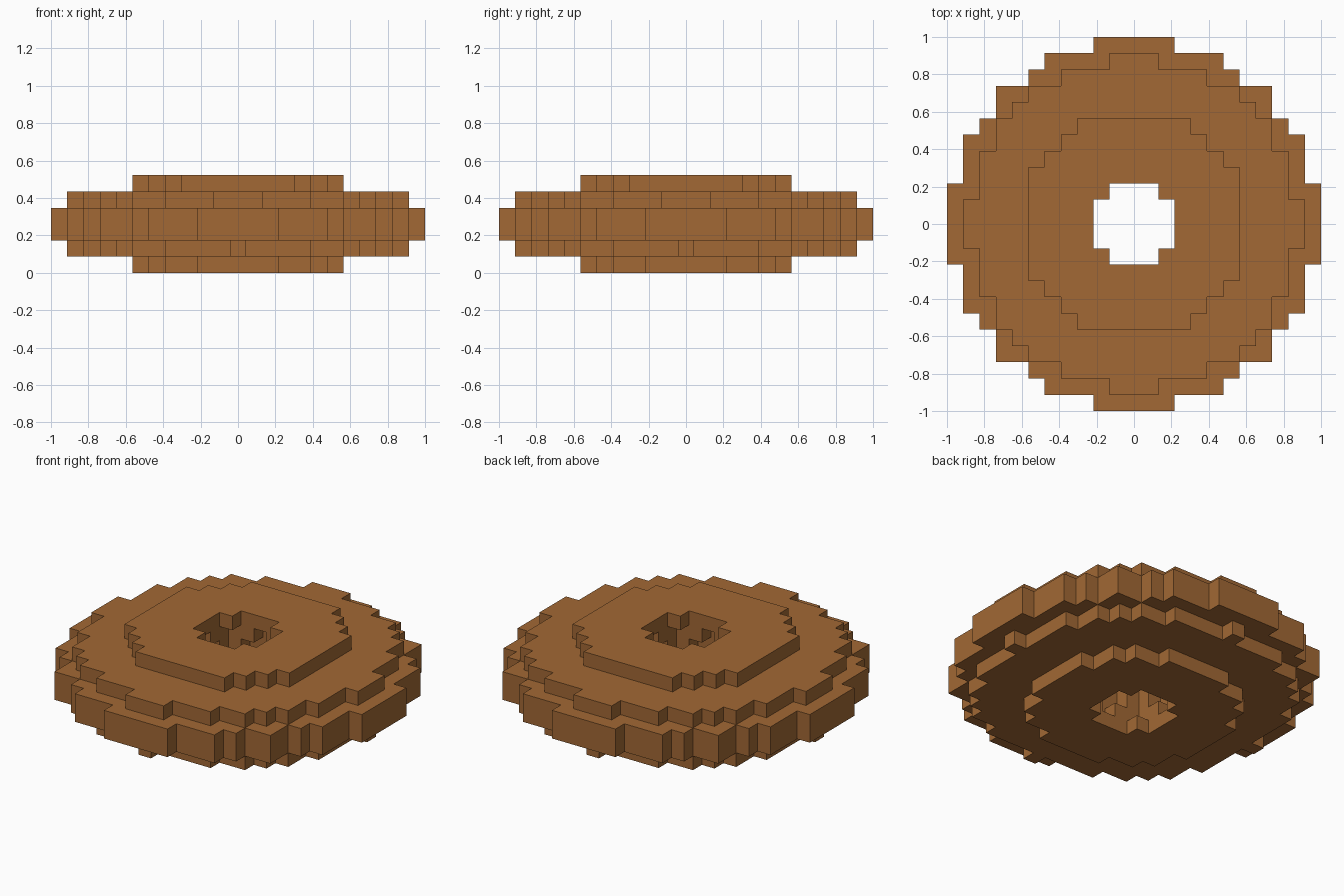
import bpy
import bmesh
from mathutils import Vector

if "Cube" in bpy.data.objects:
    bpy.data.objects.remove(bpy.data.objects["Cube"])

CELL = 2 / 23
# Per layer from the bottom: squared hole radius, squared outer radius (in cells)
LAYERS = [(5, 42), (9, 100), (11, 128), (11, 128), (9, 102), (5, 46)]


def filled(x, y, z):
    if not 0 <= z < len(LAYERS):
        return False
    hole, rim = LAYERS[z]
    return hole < x * x + y * y <= rim


def add_face(bm, centre, normal):
    # One square on the side of a cell that the normal points to
    u = Vector((normal.y, normal.z, normal.x))
    v = normal.cross(u)
    mid = centre + normal / 2
    corners = [mid + (u * a + v * b) / 2 for a, b in ((-1, -1), (1, -1), (1, 1), (-1, 1))]
    bm.faces.new([bm.verts.new(c * CELL) for c in corners])


# Brown material
brown = bpy.data.materials.new("brown")
brown.use_nodes = True
colour = (0.36, 0.14, 0.035, 1)
brown.diffuse_color = colour
brown.node_tree.nodes["Principled BSDF"].inputs["Base Color"].default_value = colour

# Stepped ring: only the exposed sides of the blocks are built
bm = bmesh.new()
normals = [Vector(n) * s for n in ((1, 0, 0), (0, 1, 0), (0, 0, 1)) for s in (1, -1)]
for z in range(len(LAYERS)):
    for x in range(-11, 12):
        for y in range(-11, 12):
            if filled(x, y, z):
                for n in normals:
                    if not filled(x + int(n.x), y + int(n.y), z + int(n.z)):
                        add_face(bm, Vector((x, y, z + 0.5)), n)
bmesh.ops.remove_doubles(bm, verts=bm.verts, dist=CELL / 100)

# Merge flat areas into clean faces
bmesh.ops.dissolve_limit(bm, angle_limit=0.01, verts=bm.verts, edges=bm.edges)
mesh = bpy.data.meshes.new("stepped_ring")
bm.to_mesh(mesh)
bm.free()
mesh.materials.append(brown)
ring = bpy.data.objects.new("stepped_ring", mesh)
bpy.context.collection.objects.link(ring)
